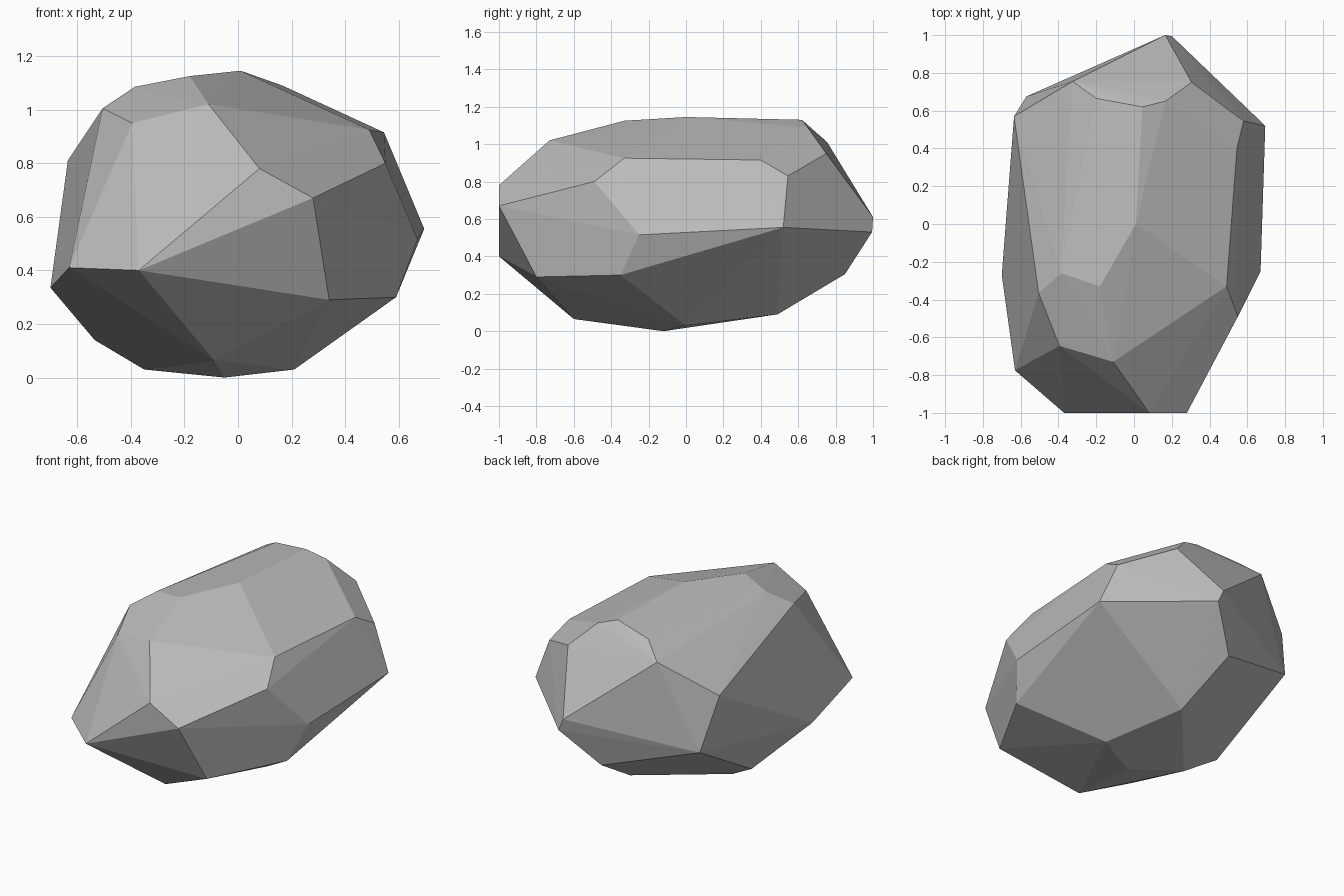
import bpy
import bmesh
import math
from mathutils import Vector

# Remove only the default cube
default_cube = bpy.data.objects.get("Cube")
if default_cube:
    bpy.data.objects.remove(default_cube, do_unlink=True)


def make_material(name, colour):
    material = bpy.data.materials.new(name)
    material.use_nodes = True
    material.diffuse_color = colour
    shader = material.node_tree.nodes["Principled BSDF"]
    shader.inputs["Base Color"].default_value = colour
    shader.inputs["Roughness"].default_value = 0.9
    return material


def faceted_stone(name, corner_groups, material):
    """Wrap a convex, flat-faced shell around the chiselled corners."""
    shell = bmesh.new()
    for corners in corner_groups:
        for corner in corners:
            shell.verts.new(Vector(corner) / 100)
    hull = bmesh.ops.convex_hull(shell, input=shell.verts[:])
    unused = {item for key in ("geom_interior", "geom_unused")
              for item in hull[key] if isinstance(item, bmesh.types.BMVert)}
    bmesh.ops.delete(shell, geom=list(unused), context='VERTS')

    # Merge nearly level triangles into broad facets
    bmesh.ops.dissolve_limit(shell, angle_limit=math.radians(1.5),
                             verts=shell.verts[:], edges=shell.edges[:])
    bmesh.ops.recalc_face_normals(shell, faces=shell.faces[:])
    for face in shell.faces:
        face.smooth = False

    mesh = bpy.data.meshes.new(name)
    shell.to_mesh(mesh)
    shell.free()
    mesh.materials.append(material)
    stone = bpy.data.objects.new(name, mesh)
    bpy.context.collection.objects.link(stone)
    return stone


# Corners of each side of the rock, in hundredths of a unit
front_end = [(8, -100, 78), (28, -100, 67), (-37, -100, 40),
             (34, -80, 29), (-63, -77.5, 41)]
crown = [(-11, -73, 102), (-39.5, -64.5, 95), (-50.5, -36.5, 100.5),
         (-38.5, -26, 108.5), (-18, -33, 112.5), (1, 0, 114.5),
         (4.5, 62, 113), (16.5, 65, 109), (-20, 66.5, 109)]
left_flank = [(49, -33, 92.5), (55, -49, 80), (54.5, 40, 91.5),
              (67, -25, 51.5), (69.5, 52, 55.5), (58, 54.5, 83),
              (59, -35, 30)]
right_flank = [(-70, -27, 33.5), (-63.5, 57, 81), (-57, 67.5, 47)]
back_end = [(30.5, 75, 95), (-32.5, 75.5, 101), (16.5, 100, 61),
            (20, 99.5, 53), (0, 85, 30.5)]
underside = [(-9, -60, 6.5), (21, 0, 3), (-5, -12, 0),
             (-35, 3, 3), (-53.5, 10.5, 14), (5, 49, 9)]

# Rock
stone_grey = make_material("stone grey", (0.5, 0.5, 0.5, 1))
faceted_stone("rock",
              [front_end, crown, left_flank, right_flank, back_end, underside],
              stone_grey)
